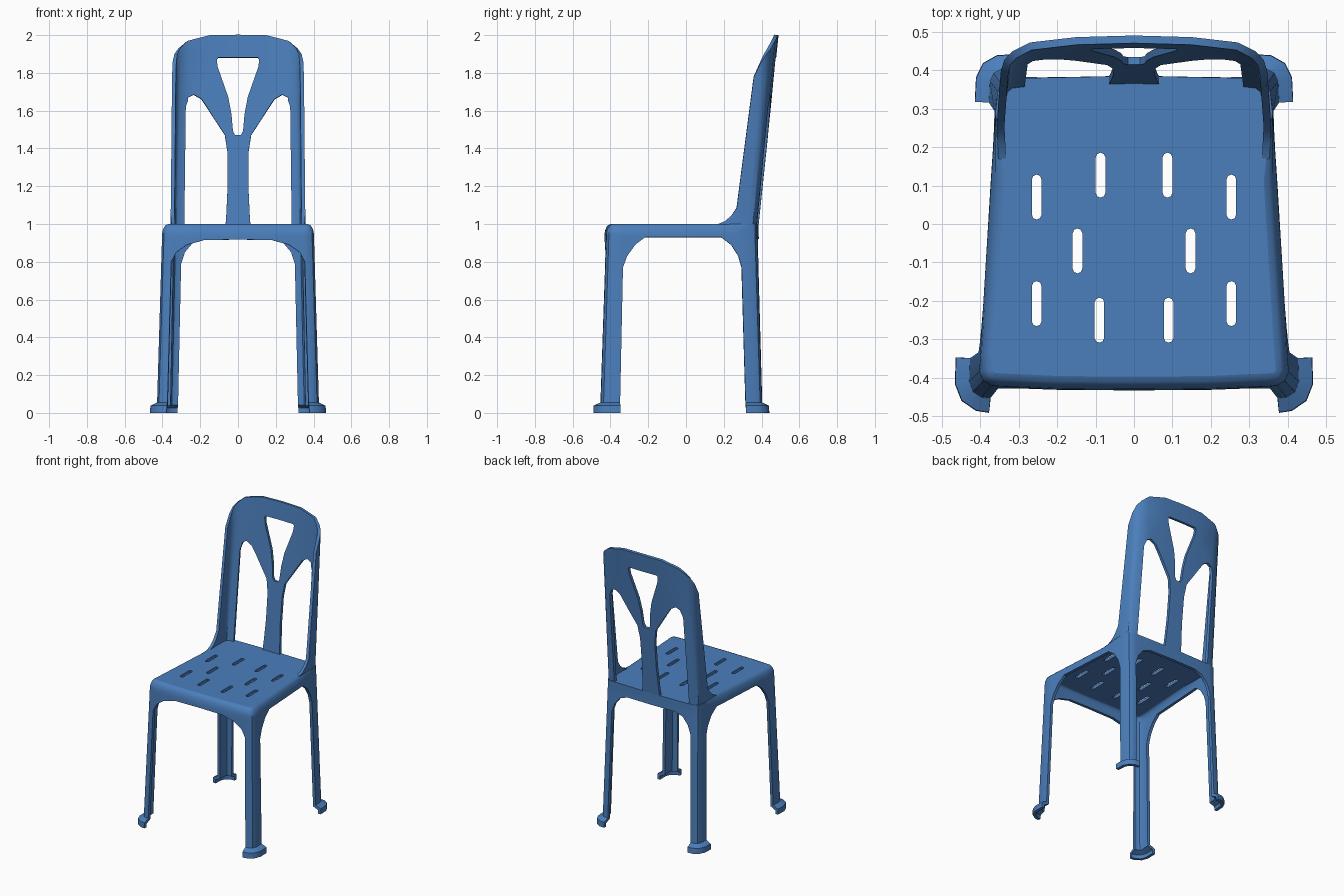
import bpy, bmesh, math
from mathutils import Vector

if "Cube" in bpy.data.objects:
    bpy.data.objects.remove(bpy.data.objects["Cube"])

blue = bpy.data.materials.new("blue plastic")
blue.diffuse_color = (0.07, 0.21, 0.50, 1)
blue.use_nodes = True
blue.node_tree.nodes["Principled BSDF"].inputs["Base Color"].default_value = blue.diffuse_color
THICK = 0.02


def fill(loops, direction):
    """Flat sheet from closed loops of 3D points (later loops are holes)."""
    bm = bmesh.new()
    for loop in loops:
        vs = [bm.verts.new(p) for p in loop]
        for a, b in zip(vs, vs[1:] + vs[:1]):
            bm.edges.new((a, b))
    bmesh.ops.triangle_fill(bm, edges=bm.edges[:], use_beauty=True, use_dissolve=False)
    bm.normal_update()
    for f in bm.faces:
        if f.normal.dot(Vector(direction)) < 0:
            f.normal_flip()
    return bm


def cut(bm, axis, values):
    """Add edge lines across the sheet so that it can bend there."""
    no = Vector((1, 0, 0)) if axis == 'x' else Vector((0, 0, 1))
    for v in values:
        bmesh.ops.bisect_plane(bm, geom=bm.verts[:] + bm.edges[:] + bm.faces[:],
                               plane_co=no * v, plane_no=no, dist=1e-5)


def finish(bm, name, mirror):
    me = bpy.data.meshes.new(name)
    bm.to_mesh(me)
    bm.free()
    ob = bpy.data.objects.new(name, me)
    bpy.context.collection.objects.link(ob)
    me.materials.append(blue)
    if mirror:
        m = ob.modifiers.new("mirror", 'MIRROR')
        m.use_clip = True
        m.merge_threshold = 0.0005
    s = ob.modifiers.new("shell", 'SOLIDIFY')
    s.thickness, s.offset, s.use_even_offset = THICK, -1, True
    bpy.ops.object.select_all(action='DESELECT')
    ob.select_set(True)
    bpy.context.view_layer.objects.active = ob
    bpy.ops.object.convert(target='MESH')
    bpy.ops.object.shade_smooth_by_angle(angle=math.radians(35))


def ring(knots, s, t):
    """Point on a path blended between two rings; knots are (s, x0, y0, x1, y1)."""
    for a, b in zip(knots, knots[1:]):
        if s <= b[0] + 1e-6:
            break
    k = (s - a[0]) / (b[0] - a[0])
    p = [a[i] + (b[i] - a[i]) * k for i in range(5)]
    return Vector((p[1] + (p[3] - p[1]) * t, p[2] + (p[4] - p[2]) * t, 0))


# Leg frame: apron and four angle-section legs, unrolled from front centre to back centre
FRAME = [(0, 0, -.432, 0, -.46), (.20, .20, -.430, .215, -.458), (.35, .35, -.423, .375, -.455),
         (.37, .372, -.42, .398, -.452), (.39, .392, -.408, .42, -.438), (.41, .402, -.385, .43, -.41),
         (.47, .399, -.33, .428, -.35), (.90, .372, .115, .39, .12), (1.07, .36, .29, .378, .317),
         (1.13, .354, .345, .376, .372), (1.15, .346, .365, .366, .394), (1.17, .327, .375, .347, .404),
         (1.20, .30, .379, .32, .405), (1.50, 0, .385, 0, .41)]


def frame_point(s, z):
    t = max(0, (0.94 - z) / 0.94)
    p = ring(FRAME, s, t)
    d = ring(FRAME, min(s + .008, 1.5), t) - ring(FRAME, max(s - .008, 0), t)
    n = Vector((d.y, -d.x, 0)).normalized()
    if s < 1e-4 or s > 1.4999:
        n.x = 0
    flare = 0.036 * min(1, max(0, (0.055 - z) / 0.017))
    h = min(1, max(0, (z - 0.94) / 0.06))
    w = min(1, max(0, (1.07 - s) / 0.17))
    inset = 0.035 * w * (1 - math.sqrt(1 - h * h))
    p += n * (flare - inset)
    p.z = z
    return p


outline = [(0, .918), (.18, .915), (.27, .89), (.325, .85), (.35, .80), (.35, 0), (.47, 0),
           (.47, .77), (.49, .83), (.53, .89), (.58, .93), (.97, .93), (1.02, .89), (1.055, .83),
           (1.07, .77), (1.07, 0), (1.20, 0), (1.20, .79), (1.22, .85), (1.26, .90), (1.32, .92),
           (1.5, .92), (1.5, 1), (0, 1)]
bm = fill([[(s, 0, z) for s, z in outline]], (0, -1, 0))
cut(bm, 'x', [k[0] for k in FRAME[1:-1]])
cut(bm, 'z', [.02, .038, .055, .94, .965, .985, .995])
for v in bm.verts:
    v.co = frame_point(v.co.x, v.co.z)
finish(bm, "leg_frame", True)

# Seat: flat sheet inside the rounded apron, with ten slots
half = [frame_point(k[0], 1.0) for k in FRAME]
edge = half + [Vector((-p.x, p.y, p.z)) for p in reversed(half[1:-1])]


def slot(cx, cy, r=0.0125, l=0.046):
    pts = []
    for i in range(10):
        a = math.pi * (i if i < 5 else i - 1) / 4
        pts.append((cx + r * math.cos(a), cy + r * math.sin(a) + (l if i < 5 else -l), 1.0))
    return pts


slots = [slot(sx * x, y) for sx in (-1, 1) for x, y in
         ((.253, .07), (.087, .127), (.147, -.07), (.253, -.207), (.09, -.25))]
finish(fill([edge] + slots, (0, 0, 1)), "seat", False)

# Backrest: curved sheet with side flanges, centre splat and V opening, unrolled from the centre
BACK = [(0, 0, .385, 0, .49), (.15, .15, .383, .15, .486), (.27, .27, .379, .27, .475),
        (.31, .325, .372, .315, .455), (.34, .346, .355, .336, .435), (.36, .352, .33, .345, .41),
        (.45, .357, .25, .352, .33), (.55, .352, .16, .35, .25)]
outline = [(0, .98), (.067, .98), (.062, 1.05), (.055, 1.2), (.056, 1.38), (.07, 1.47), (.155, 1.60),
           (.195, 1.66), (.235, 1.683), (.265, 1.668), (.28, 1.62), (.283, .98), (.54, .98),
           (.54, 1.0), (.50, 1.015), (.465, 1.045), (.437, 1.085), (.397, 1.78), (.34, 1.9),
           (.27, 1.968), (.15, 1.998), (0, 2.0), (0, 1.88), (.105, 1.88), (.113, 1.87), (.108, 1.83),
           (.052, 1.67), (.035, 1.58), (.027, 1.49), (.016, 1.47), (0, 1.468)]
bm = fill([[(s, 0, z) for s, z in outline]], (0, 1, 0))
cut(bm, 'x', [k[0] for k in BACK[1:-1]])
for v in bm.verts:
    p = ring(BACK, v.co.x, v.co.z - 1)
    v.co = (p.x, p.y, v.co.z)
finish(bm, "backrest", True)
